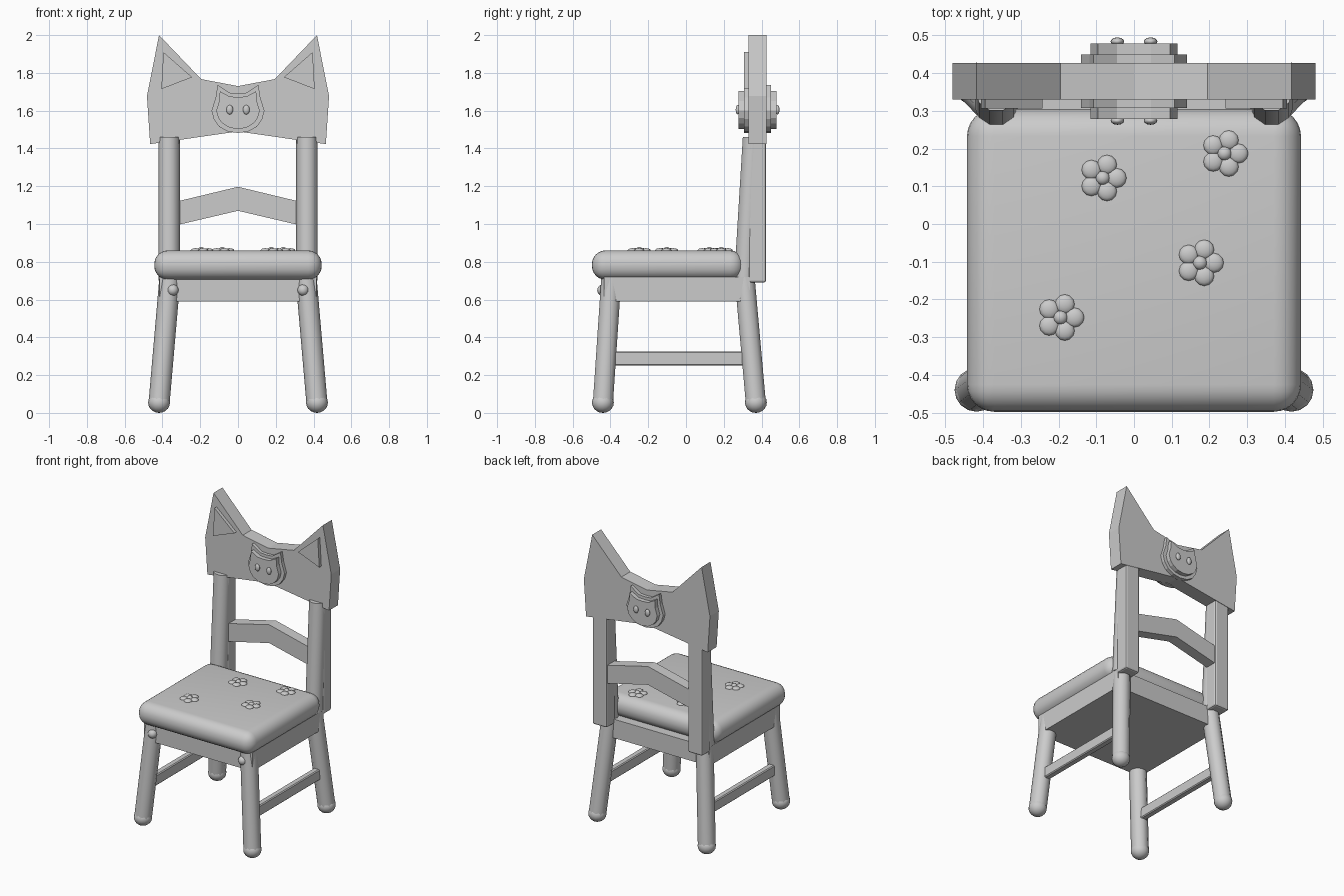
import bpy, bmesh, math
from mathutils import Vector

if "Cube" in bpy.data.objects:
    bpy.data.objects.remove(bpy.data.objects["Cube"])

grey = bpy.data.materials.new("light grey")
grey.diffuse_color = (0.6, 0.6, 0.6, 1)
grey.use_nodes = True
grey.node_tree.nodes["Principled BSDF"].inputs["Base Color"].default_value = grey.diffuse_color


def finish(name, bm, smooth=None):
    bmesh.ops.recalc_face_normals(bm, faces=bm.faces)
    me = bpy.data.meshes.new(name)
    bm.to_mesh(me)
    bm.free()
    me.materials.append(grey)
    ob = bpy.data.objects.new(name, me)
    bpy.context.collection.objects.link(ob)
    if smooth:
        bpy.ops.object.select_all(action='DESELECT')
        ob.select_set(True)
        bpy.context.view_layer.objects.active = ob
        bpy.ops.object.shade_smooth_by_angle(angle=math.radians(smooth))
    return ob


def box(name, lo, hi, bevel=0.0, segments=1, smooth=None):
    bm = bmesh.new()
    bmesh.ops.create_cube(bm, size=1)
    for v in bm.verts:
        v.co = Vector([(a + b) / 2 + c * (b - a) for a, b, c in zip(lo, hi, v.co)])
    if bevel:
        bmesh.ops.bevel(bm, geom=bm.edges[:], offset=bevel, segments=segments,
                        profile=0.5, affect='EDGES')
    return finish(name, bm, smooth)


def plate(name, outline, y0, y1):
    """Extrude an x-z outline from y0 to y1."""
    bm = bmesh.new()
    face = bm.faces.new([bm.verts.new((x, y0, z)) for x, z in outline])
    out = bmesh.ops.extrude_face_region(bm, geom=[face])
    for v in out["geom"]:
        if isinstance(v, bmesh.types.BMVert):
            v.co.y = y1
    return finish(name, bm)


def ball(name, centre, radii, u=16, v=10):
    bm = bmesh.new()
    bmesh.ops.create_uvsphere(bm, u_segments=u, v_segments=v, radius=1)
    for w in bm.verts:
        w.co = Vector([c + r * k for c, r, k in zip(centre, radii, w.co)])
    return finish(name, bm, 60)


def rod(name, a, b, r, sides=10):
    """Slanted post with level ends."""
    bm = bmesh.new()
    rings = []
    for p in (a, b):
        rings.append([bm.verts.new((p[0] + r * math.cos(t), p[1] + r * math.sin(t), p[2]))
                      for t in (2 * math.pi * i / sides for i in range(sides))])
    for i in range(sides):
        j = (i + 1) % sides
        bm.faces.new((rings[0][i], rings[0][j], rings[1][j], rings[1][i]))
    bm.faces.new(rings[0])
    bm.faces.new(rings[1])
    return finish(name, bm, 50)


def mirrored(half):
    """Complete an outline whose first and last points lie on x = 0."""
    return half + [(-x, z) for x, z in half[-2:0:-1]]


# Seat
box("seat_cushion", (-0.443, -0.498, 0.705), (0.443, 0.305, 0.86), 0.072, 6, 60)
box("seat_frame", (-0.415, -0.435, 0.59), (0.415, 0.34, 0.72))

# Legs, feet, stretchers, knobs and back posts on both sides
for s, side in ((-1, "left"), (1, "right")):
    for end, yb, yt in (("front", -0.44, -0.395), ("rear", 0.37, 0.31)):
        rod(f"{end}_leg_{side}", (s * 0.418, yb, 0.05), (s * 0.36, yt, 0.72), 0.056)
        ball(f"{end}_foot_{side}", (s * 0.418, yb, 0.055), (0.058, 0.058, 0.055))
    box(f"side_stretcher_{side}", (s * 0.395 - 0.022, -0.41, 0.25),
        (s * 0.395 + 0.022, 0.34, 0.325), 0.006)
    ball(f"front_knob_{side}", (s * 0.345, -0.44, 0.65), (0.03, 0.03, 0.03))
    rod(f"round_back_post_{side}", (s * 0.365, 0.31, 0.72), (s * 0.365, 0.355, 1.46), 0.057)
    box(f"square_back_post_{side}", (s * 0.365 - 0.055, 0.332, 0.69),
        (s * 0.365 + 0.055, 0.424, 1.46), 0.012, 2)
    # Raised inner ear
    plate(f"inner_ear_{side}", [(s * 0.395, 1.91), (s * 0.243, 1.777), (s * 0.406, 1.714)],
          0.307, 0.34)

# Headboard with pointed ears
plate("headboard", mirrored([(0, 1.73), (0.195, 1.767), (0.418, 2.0), (0.482, 1.677),
                             (0.465, 1.423), (0, 1.49)]), 0.33, 0.427)
# Chevron rail between the posts
plate("middle_rail", mirrored([(0, 1.197), (0.32, 1.12), (0.32, 0.995), (0, 1.07)]),
      0.34, 0.415)

# Layered cat faces on the front and back of the headboard
big = mirrored([(0, 1.692), (0.045, 1.695), (0.108, 1.737), (0.118, 1.67), (0.14, 1.60),
                (0.128, 1.555), (0.1, 1.515), (0.055, 1.49), (0, 1.482)])
small = mirrored([(0, 1.672), (0.045, 1.675), (0.096, 1.703), (0.1, 1.65), (0.115, 1.60),
                  (0.104, 1.56), (0.082, 1.532), (0.045, 1.51), (0, 1.503)])
for d, where in ((-1, "front"), (1, "back")):
    mid = 0.379
    plate(f"face_base_{where}", big, mid + d * 0.04, mid + d * 0.071)
    plate(f"face_top_{where}", small, mid + d * 0.06, mid + d * 0.1)
    for s in (-1, 1):
        ball(f"eye_{where}", (s * 0.044, mid + d * 0.105, 1.605), (0.018, 0.011, 0.025), 12, 8)

# Flowers on the cushion
for fx, fy in ((-0.083, 0.122), (0.24, 0.187), (0.175, -0.103), (-0.195, -0.248)):
    for k in range(5):
        t = math.radians(72 * k)
        ball("flower_petal", (fx + 0.037 * math.cos(t), fy + 0.037 * math.sin(t), 0.86),
             (0.026, 0.026, 0.012), 12, 8)
    ball("flower_centre", (fx, fy, 0.862), (0.019, 0.019, 0.016), 12, 8)
